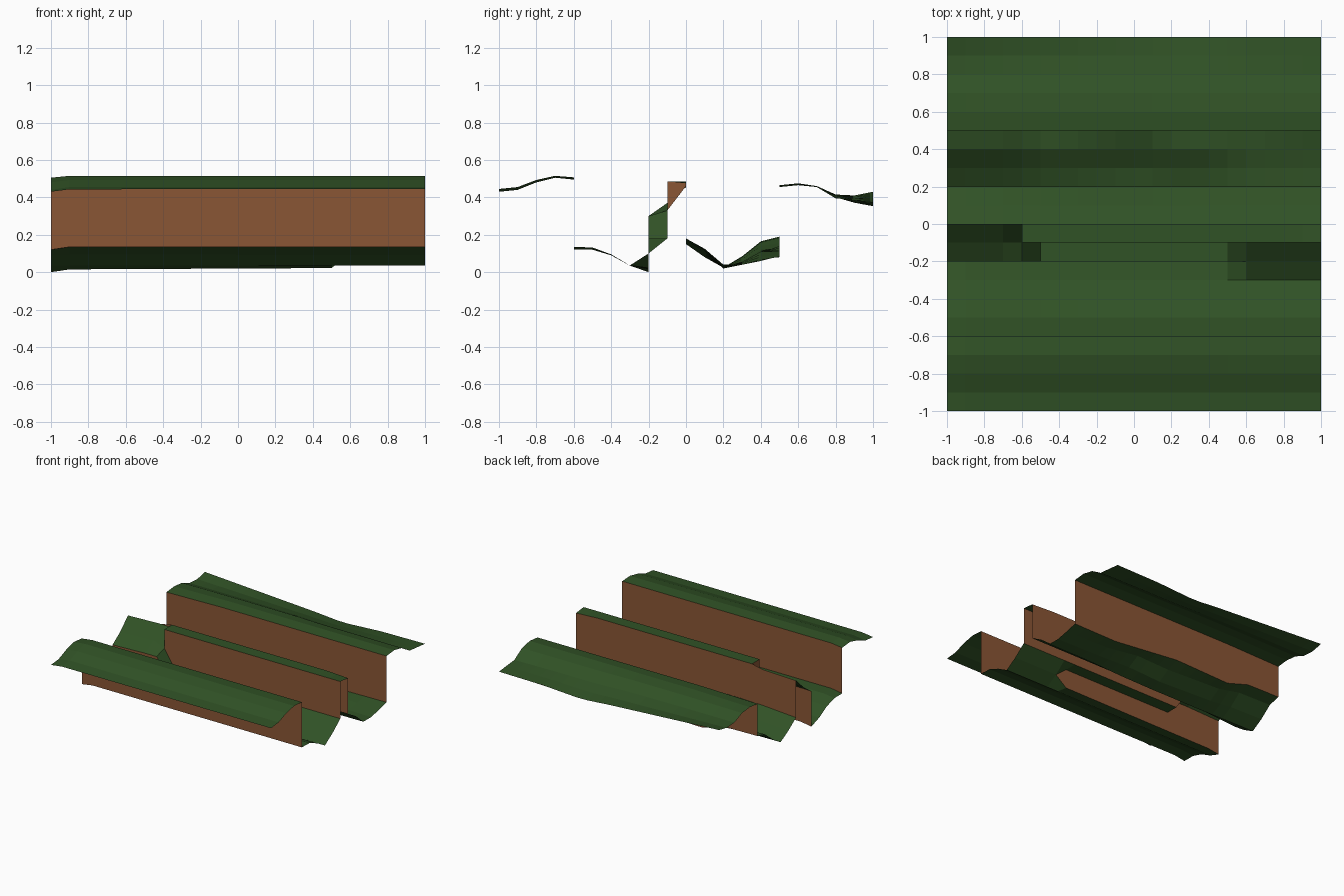
import bpy, bmesh

if "Cube" in bpy.data.objects:
    bpy.data.objects.remove(bpy.data.objects["Cube"])


def material(name, rgb):
    m = bpy.data.materials.new(name)
    m.diffuse_color = (*rgb, 1)
    m.use_nodes = True
    m.node_tree.nodes["Principled BSDF"].inputs["Base Color"].default_value = m.diffuse_color
    return m


GRASS = material("grass green", (0.030, 0.084, 0.019))
EARTH = material("earth brown", (0.254, 0.093, 0.036))


def height(keys, col, x):
    """Height of one profile point at x, blended between the key profiles."""
    xs = sorted(keys)
    for a, b in zip(xs, xs[1:]):
        if x <= b + 1e-6:
            t = max(0, (x - a) / (b - a))
            return keys[a][col] * (1 - t) + keys[b][col] * t
    return keys[xs[-1]][col]


def build(name, rows, mat, flip=False):
    """Skin rows of points into a sheet of quads."""
    bm = bmesh.new()
    grid = [[bm.verts.new(p) for p in row] for row in rows]
    for r0, r1 in zip(grid, grid[1:]):
        for i in range(len(r0) - 1):
            quad = [r0[i], r0[i + 1], r1[i + 1], r1[i]]
            bm.faces.new(quad[::-1] if flip else quad)
    bmesh.ops.remove_doubles(bm, verts=bm.verts, dist=1e-5)
    mesh = bpy.data.meshes.new(name)
    bm.to_mesh(mesh)
    bm.free()
    mesh.materials.append(mat)
    bpy.context.collection.objects.link(bpy.data.objects.new(name, mesh))


def sheet(name, y0, keys):
    """Grass strip starting at y0, one row per 0.1; returns its edge rows."""
    lo, hi = min(keys), max(keys)
    n = round((hi - lo) * 10)
    xs = [lo + i * 0.1 for i in range(n + 1)]
    cols = len(keys[lo])
    rows = [[(x, y0 + c * 0.1, height(keys, c, x)) for x in xs] for c in range(cols)]
    build(name, rows, GRASS)
    return rows[0], rows[-1]


def wall(name, lower, upper, faces_back=False):
    build(name, [lower, upper], EARTH, faces_back)


# Grass levels, front to back
_, front_edge = sheet("front_plateau", -1.0, {
    -1: (.43, .44, .48, .505, .495), -.9: (.443, .455, .493, .515, .507),
    1: (.445, .455, .492, .513, .507)})
valley_front, valley_back = sheet("front_valley", -0.6, {
    -1: (.12, .12, .09, .035, 0), -.9: (.135, .132, .095, .036, .015),
    .5: (.135, .132, .092, .036, .022), .6: (.135, .132, .092, .036, .10),
    1: (.135, .132, .092, .036, .10)})
ramp_front, ramp_back = sheet("left_ramp", -0.2, {
    -1: (.29, .36, .455), -.7: (.30, .37, .465), -.6: (.30, .33, .46)})
bench_front, bench_back = sheet("bench", -0.2, {
    -.6: (.30, .33), -.5: (.18, .18), .5: (.18, .18),
    .6: (.10, .18), 1: (.10, .18)})
cap_front, cap_back = sheet("ridge_top", -0.1, {
    -.6: (.485, .485), .8: (.485, .485), 1: (.485, .475)})
rear_front, rear_back = sheet("back_valley", 0.0, {
    -1: (.15, .08, .025, .085, .165, .19), -.7: (.17, .10, .022, .08, .16, .185),
    -.5: (.175, .11, .02, .06, .12, .125), 0: (.18, .115, .02, .04, .10, .14),
    .3: (.18, .115, .025, .055, .11, .11), .6: (.18, .12, .038, .045, .07, .08),
    1: (.18, .125, .04, .04, .06, .085)})
back_edge, _ = sheet("back_plateau", 0.5, {
    -1: (.455, .465, .455, .415, .41, .43), -.5: (.465, .475, .46, .415, .395, .40),
    0: (.465, .475, .46, .41, .38, .37), .25: (.465, .475, .455, .40, .37, .35),
    .6: (.465, .475, .455, .40, .38, .37), 1: (.465, .475, .455, .395, .385, .375)})

# Earth cliffs between the levels
wall("front_cliff", valley_front, front_edge, True)
wall("bench_cliff", valley_back, ramp_front[:-1] + bench_front)
wall("ridge_front_cliff", bench_back, cap_front)
wall("ridge_back_cliff", rear_front, ramp_back[:-1] + cap_back, True)
wall("back_cliff", rear_back, back_edge)
wall("ridge_side_cliff", [(-.6, 0, .46), (-.6, -.1, .33)],
     [(-.6, 0, .485), (-.6, -.1, .485)])
